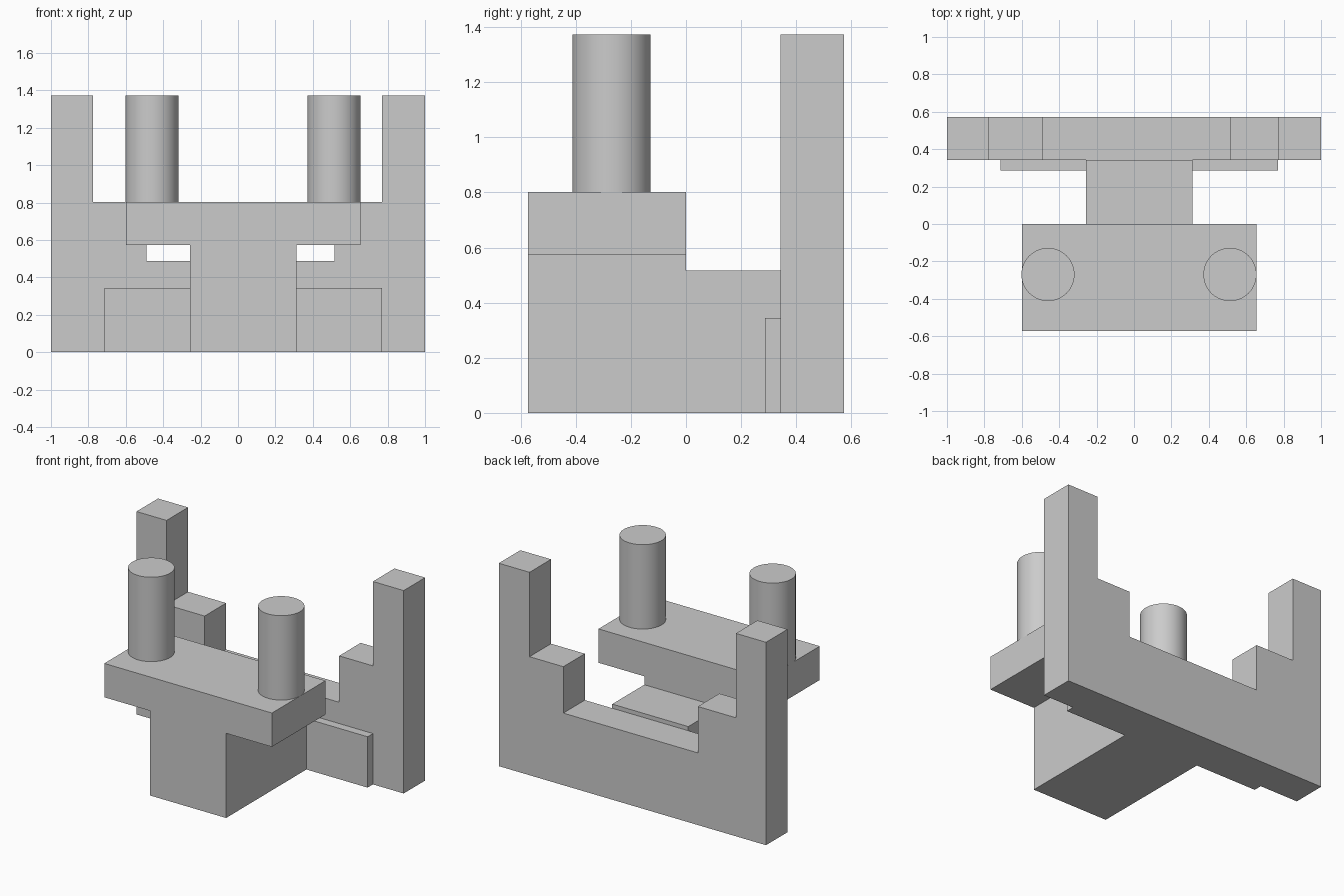
import bpy
import bmesh
import math

default = bpy.data.objects.get("Cube")
if default:
    bpy.data.objects.remove(default, do_unlink=True)

# Single plain grey
grey = bpy.data.materials.new("plain grey")
grey.use_nodes = True
colour = (0.6, 0.6, 0.6, 1.0)
grey.diffuse_color = colour
grey.node_tree.nodes["Principled BSDF"].inputs["Base Color"].default_value = colour


def prism(name, profile, axis, start, end):
    """Extrude a profile along x (points are y, z) or y (points are x, z)."""
    bm = bmesh.new()
    if axis == "x":
        points = [(start, a, b) for a, b in profile]
        move = (end - start, 0, 0)
    else:
        points = [(a, start, b) for a, b in profile]
        move = (0, end - start, 0)
    face = bm.faces.new([bm.verts.new(p) for p in points])
    result = bmesh.ops.extrude_face_region(bm, geom=[face])
    verts = [v for v in result["geom"] if isinstance(v, bmesh.types.BMVert)]
    bmesh.ops.translate(bm, verts=verts, vec=move)
    bmesh.ops.recalc_face_normals(bm, faces=bm.faces)
    mesh = bpy.data.meshes.new(name)
    bm.to_mesh(mesh)
    bm.free()
    mesh.materials.append(grey)
    obj = bpy.data.objects.new(name, mesh)
    bpy.context.collection.objects.link(obj)
    return obj


def box(name, x0, x1, y0, y1, z0, z1):
    return prism(name, [(x0, z0), (x1, z0), (x1, z1), (x0, z1)], "y", y0, y1)


FRONT, BACK = -0.573, 0.573
WALL = 0.343
TOP, DECK, UNDER = 1.373, 0.802, 0.573
STEM_L, STEM_R = 0.312, -0.257

# Stepped back wall with a tall post at each end
prism("back_wall", [
    (-1, 0), (1, 0), (1, TOP), (0.77, TOP), (0.77, DECK), (0.517, DECK),
    (0.517, 0.488), (-0.49, 0.488), (-0.49, DECK), (-0.775, DECK),
    (-0.775, TOP), (-1, TOP)], "y", WALL, BACK)

# Central stem, lower behind the crossbar
prism("stem", [
    (FRONT, 0), (WALL, 0), (WALL, 0.516), (0, 0.516), (0, UNDER),
    (FRONT, UNDER)], "x", STEM_R, STEM_L)

# Crossbar over the stem
box("crossbar", -0.6, 0.655, FRONT, 0, UNDER, DECK)

# Low pads against the wall on each side of the stem
box("left_pad", STEM_L, 0.77, 0.286, WALL, 0, 0.344)
box("right_pad", -0.715, STEM_R, 0.286, WALL, 0, 0.344)

# Round pegs on the crossbar
for name, x in (("left_peg", 0.513), ("right_peg", -0.46)):
    bpy.ops.mesh.primitive_cylinder_add(
        vertices=64, radius=0.142, depth=TOP - DECK,
        location=(x, -0.27, (TOP + DECK) / 2))
    peg = bpy.context.object
    peg.name = name
    peg.data.materials.append(grey)
    bpy.ops.object.shade_smooth_by_angle(angle=math.radians(30))
